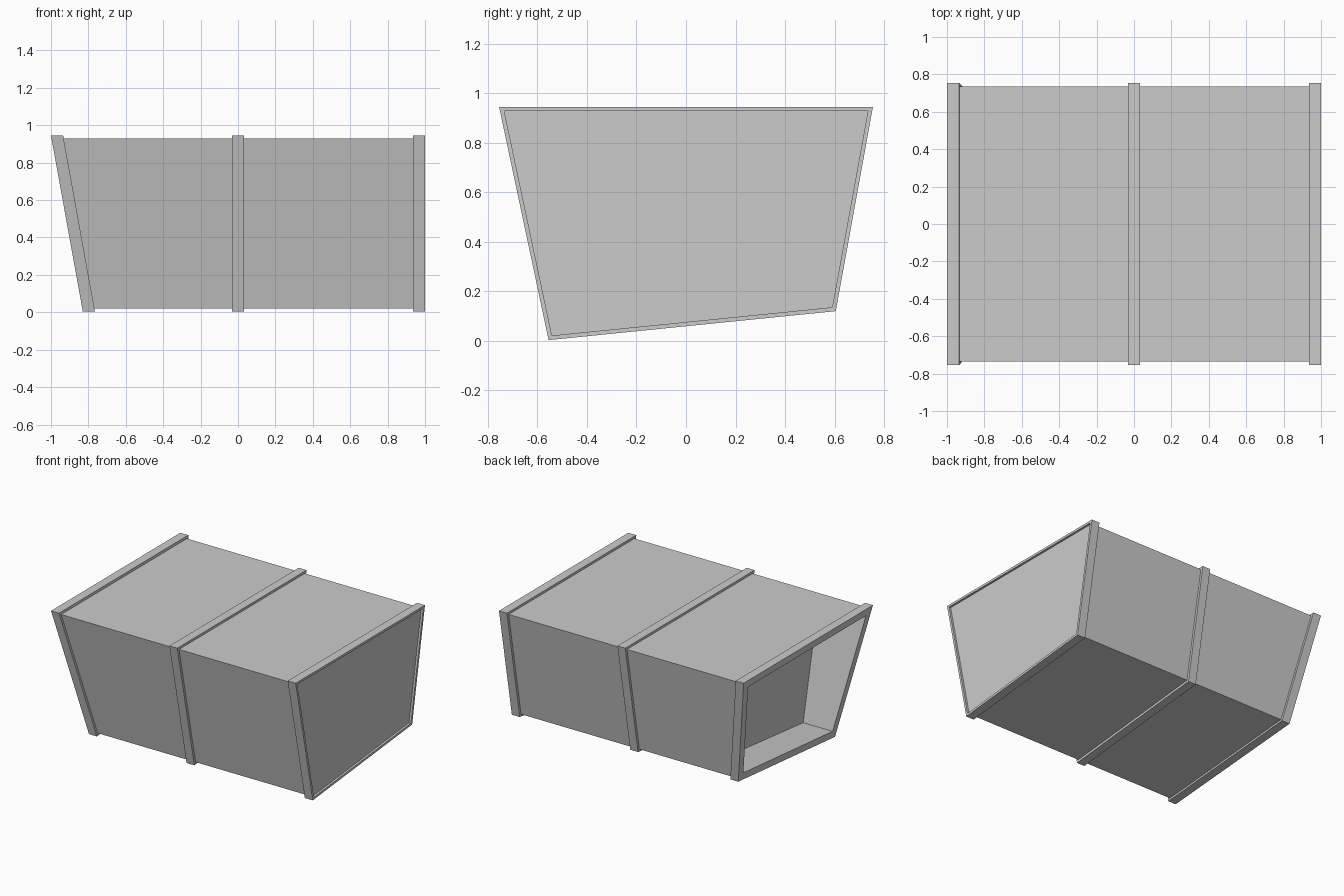
import bpy, bmesh
from mathutils import Vector

if "Cube" in bpy.data.objects:
    bpy.data.objects.remove(bpy.data.objects["Cube"])

# Outer cross-section of the bands (y, z), counter-clockwise
SECTION = [Vector(p) for p in ((-.555, .003), (.605, .12), (.755, .945), (-.755, .945))]
TOP = .945
SLANT = .17 / .94       # lean of the open left end
LIP = .017              # how far bands stand proud of the body
WALL = .055             # band edge to inside of opening


def inset(d):
    """Cross-section moved inwards by d on every side."""
    n = len(SECTION)
    out = []
    for i, p in enumerate(SECTION):
        a = (p - SECTION[i - 1]).normalized()
        b = (SECTION[(i + 1) % n] - p).normalized()
        out.append(p + (b - a) * (d / (a.x * b.y - a.y * b.x)))
    return out


def loft(name, stations, closed=False):
    """Skin loops given as (x at top, inset, slant); cap or close the chain."""
    bm = bmesh.new()
    loops = [[bm.verts.new((x + s * (TOP - p.y), p.x, p.y)) for p in inset(d)]
             for x, d, s in stations]
    pairs = list(zip(loops, loops[1:]))
    if closed:
        pairs.append((loops[-1], loops[0]))
    else:
        bm.faces.new(loops[0])
        bm.faces.new(loops[-1])
    for a, b in pairs:
        for i in range(4):
            j = (i + 1) % 4
            bm.faces.new((a[i], a[j], b[j], b[i]))
    bmesh.ops.recalc_face_normals(bm, faces=bm.faces)
    me = bpy.data.meshes.new(name)
    bm.to_mesh(me)
    bm.free()
    ob = bpy.data.objects.new(name, me)
    bpy.context.collection.objects.link(ob)
    return ob


# Duct body: recessed right end, slanted left end with a shallow cavity
loft("duct_body", [(.985, LIP, 0), (-1, LIP, SLANT),
                   (-1, WALL, SLANT), (-.6, WALL, 0)])

# Raised bands around both ends and the middle
for name, x0, x1, s in (("left_band", -1, -.935, SLANT),
                        ("middle_band", -.032, .032, 0),
                        ("right_band", .935, 1, 0)):
    loft(name, [(x0, 0, s), (x1, 0, s), (x1, LIP, s), (x0, LIP, s)], closed=True)
